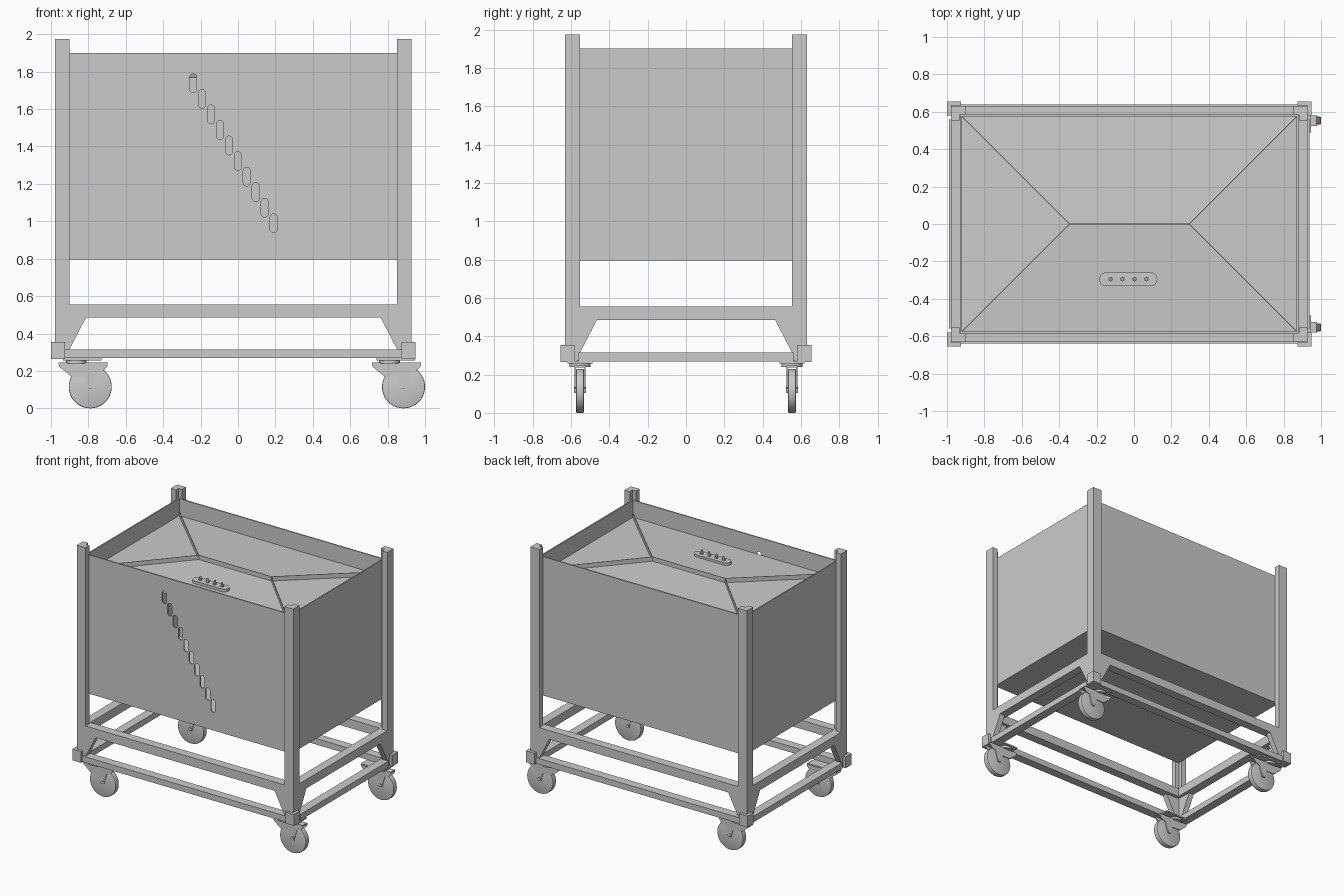
import bpy, bmesh
from math import pi, cos, sin
from mathutils import Vector, Matrix

if "Cube" in bpy.data.objects:
    bpy.data.objects.remove(bpy.data.objects["Cube"])

CX = -0.025            # frame centre in x
PX, PY = 0.953, 0.63   # half size over the posts
BX, BY = 0.905, 0.585  # half size of the box


def finish(name, bm):
    bmesh.ops.recalc_face_normals(bm, faces=bm.faces)
    me = bpy.data.meshes.new(name)
    bm.to_mesh(me)
    bm.free()
    ob = bpy.data.objects.new(name, me)
    bpy.context.collection.objects.link(ob)
    return ob


def box(name, x0, x1, y0, y1, z0, z1):
    bm = bmesh.new()
    bmesh.ops.create_cube(bm, size=1)
    for v in bm.verts:
        v.co = ((x0 + x1) / 2 + v.co.x * (x1 - x0), (y0 + y1) / 2 + v.co.y * (y1 - y0),
                (z0 + z1) / 2 + v.co.z * (z1 - z0))
    return finish(name, bm)


def prism(name, pts, a, b, place):
    """Extrude a 2D outline from depth a to b; place maps (u, v, depth) to xyz."""
    bm = bmesh.new()
    f = bm.faces.new([bm.verts.new(place(u, v, a)) for u, v in pts])
    r = bmesh.ops.extrude_face_region(bm, geom=[f])
    shift = Vector(place(0, 0, b)) - Vector(place(0, 0, a))
    bmesh.ops.translate(bm, verts=[g for g in r['geom'] if isinstance(g, bmesh.types.BMVert)], vec=shift)
    return finish(name, bm)


def cyl(name, r, depth, loc, axis='Z', seg=32, bevel=0):
    bm = bmesh.new()
    bmesh.ops.create_cone(bm, cap_ends=True, segments=seg, radius1=r, radius2=r, depth=depth)
    if bevel:
        rims = [e for e in bm.edges if any(len(f.verts) > 4 for f in e.link_faces)]
        bmesh.ops.bevel(bm, geom=rims, offset=bevel, segments=2, profile=0.5, affect='EDGES')
    rot = Matrix.Rotation(pi / 2, 4, 'X') if axis == 'Y' else Matrix()
    bmesh.ops.transform(bm, matrix=Matrix.Translation(loc) @ rot, verts=bm.verts)
    ob = finish(name, bm)
    for p in ob.data.polygons:
        p.use_smooth = len(p.vertices) <= 4
    ob.data.set_sharp_from_angle(angle=0.6)
    return ob


def stadium(cx, cy, hl, r, n=10, vertical=False):
    pts = []
    for side in (0, 1):
        for i in range(n + 1):
            t = -pi / 2 + pi * i / n + pi * side
            u, v = (hl - r) * (1 - 2 * side) + r * cos(t), r * sin(t)
            pts.append((cx - v, cy + u) if vertical else (cx + u, cy + v))
    return pts


# Front wall with a diagonal row of slots
cu = bpy.data.curves.new("front_wall", 'CURVE')
cu.dimensions, cu.fill_mode, cu.extrude = '2D', 'BOTH', 0.005
outlines = [[(CX - BX, 0.795), (CX + BX, 0.795), (CX + BX, 1.9), (CX - BX, 1.9)]]
for i in range(10):
    outlines.append(stadium(-0.24 + 0.0478 * i, 1.738 - 0.0832 * i, 0.05, 0.019, vertical=True))
for pts in outlines:
    sp = cu.splines.new('POLY')
    sp.points.add(len(pts) - 1)
    for p, (u, v) in zip(sp.points, pts):
        p.co = (u, v, 0, 1)
    sp.use_cyclic_u = True
tmp = bpy.data.objects.new("wall_curve", cu)
bpy.context.collection.objects.link(tmp)
bpy.context.view_layer.update()
wall = bpy.data.meshes.new_from_object(tmp.evaluated_get(bpy.context.evaluated_depsgraph_get()))
bpy.data.objects.remove(tmp)
wall.transform(Matrix.Translation((0, -BY + 0.005, 0)) @ Matrix.Rotation(pi / 2, 4, 'X'))
for p in wall.polygons:
    p.use_smooth = False
bpy.context.collection.objects.link(bpy.data.objects.new("front_wall", wall))

# Remaining walls and floor
box("back_wall", CX - BX, CX + BX, BY - 0.01, BY, 0.795, 1.9)
for s, n in ((-1, "left"), (1, "right")):
    x = sorted((CX + s * BX, CX + s * (BX - 0.01)))
    box(n + "_wall", *x, -BY + 0.01, BY - 0.01, 0.795, 1.9)
box("box_floor", CX - BX + 0.01, CX + BX - 0.01, -BY + 0.01, BY - 0.01, 0.795, 0.805)

# Shallow hipped lid with upright seams
EZ, RZ = 1.765, 1.79
c = [Vector((CX + sx * (BX - 0.01), sy * (BY - 0.01), EZ)) for sx, sy in ((-1, -1), (1, -1), (1, 1), (-1, 1))]
r = [Vector((CX + s * 0.32, 0, RZ)) for s in (-1, 1)]
bm = bmesh.new()
v = [bm.verts.new(p) for p in c + r]
for f in ((0, 1, 5, 4), (1, 2, 5), (2, 3, 4, 5), (3, 0, 4)):
    bm.faces.new([v[i] for i in f])
finish("lid", bm)
for a, b in ((r[0], r[1]), (c[0], r[0]), (c[3], r[0]), (c[1], r[1]), (c[2], r[1])):
    d = (b - a).cross(Vector((0, 0, 1))).normalized() * 0.002
    bm = bmesh.new()
    lo = [bm.verts.new(p) for p in (a - d, b - d, b + d, a + d)]
    g = bmesh.ops.extrude_face_region(bm, geom=[bm.faces.new(lo)])['geom']
    bmesh.ops.translate(bm, verts=[q for q in g if isinstance(q, bmesh.types.BMVert)], vec=(0, 0, 0.035))
    finish("lid_seam", bm)

# Fitting plate with four studs
prism("fitting_plate", stadium(-0.03, -0.295, 0.155, 0.037), 1.77, 1.797, lambda u, w, d: (u, w, d))
for i in range(4):
    x = -0.125 + 0.064 * i
    cyl("stud", 0.008, 0.035, (x, -0.295, 1.81), seg=16)
    cyl("stud_nut", 0.013, 0.01, (x, -0.295, 1.802), seg=6)

# Corners: angle posts, foot brackets, gussets
for sx in (-1, 1):
    for sy in (-1, 1):
        def flat(u, w, d, sx=sx, sy=sy):
            return (CX + sx * u, sy * w, d)

        def angle_bar(name, hx, hy, leg, t, z0, z1):
            pts = [(hx, hy), (hx - leg, hy), (hx - leg, hy - t), (hx - t, hy - t), (hx - t, hy - leg), (hx, hy - leg)]
            prism(name, pts, z0, z1, flat)
        angle_bar("corner_post", PX, PY, 0.077, 0.046, 0.27, 1.975)
        angle_bar("foot_bracket", 0.975, 0.655, 0.075, 0.022, 0.265, 0.355)
        tri = [(0.077, 0.315), (0.077, 0.52), (0.145, 0.52), (0.165, 0.485)]
        prism("side_gusset", tri, PY - 0.045, PY,
              lambda u, w, d, sx=sx, sy=sy: (CX + sx * (PX - u), sy * d, w))
        prism("end_gusset", tri, PX - 0.045, PX,
              lambda u, w, d, sx=sx, sy=sy: (CX + sx * d, sy * (PY - u), w))

# Upper and lower frame rails
for s in (-1, 1):
    for tag, z0, z1, out in (("upper_rail", 0.485, 0.555, 0.0), ("lower_rail", 0.268, 0.315, 0.01)):
        y = sorted((s * (PY + out), s * (PY + out - 0.07)))
        x = sorted((CX + s * (PX + out), CX + s * (PX + out - 0.07)))
        e = PX - 0.03 if not out else PX
        box("long_" + tag, CX - e, CX + e, *y, z0, z1)
        box("end_" + tag, *x, -PY + 0.07, PY - 0.07, z0, z1)

# Casters
for x in (-0.79, 0.885):
    for y in (-0.553, 0.553):
        cyl("wheel", 0.115, 0.042, (x, y, 0.115), 'Y', 48, 0.006)
        cyl("wheel_axle", 0.014, 0.064, (x, y, 0.12), 'Y', 16)
        cyl("swivel", 0.055, 0.02, (x - 0.075, y, 0.25), seg=32)
        box("mount_plate", x - 0.145, x + 0.06, y - 0.065, y + 0.065, 0.257, 0.268)
        box("fork_top", x - 0.165, x + 0.09, y - 0.028, y + 0.028, 0.238, 0.246)
        cheek = [(-0.17, 0.246), (0.093, 0.246), (0.093, 0.228), (0.075, 0.205), (0.04, 0.195),
                 (0.014, 0.105), (-0.014, 0.105), (-0.03, 0.17), (-0.1, 0.17), (-0.165, 0.222)]
        for s in (-1, 1):
            prism("fork_cheek", cheek, y + s * 0.023, y + s * 0.028,
                  lambda u, w, d, x=x: (x + u, d, w))
